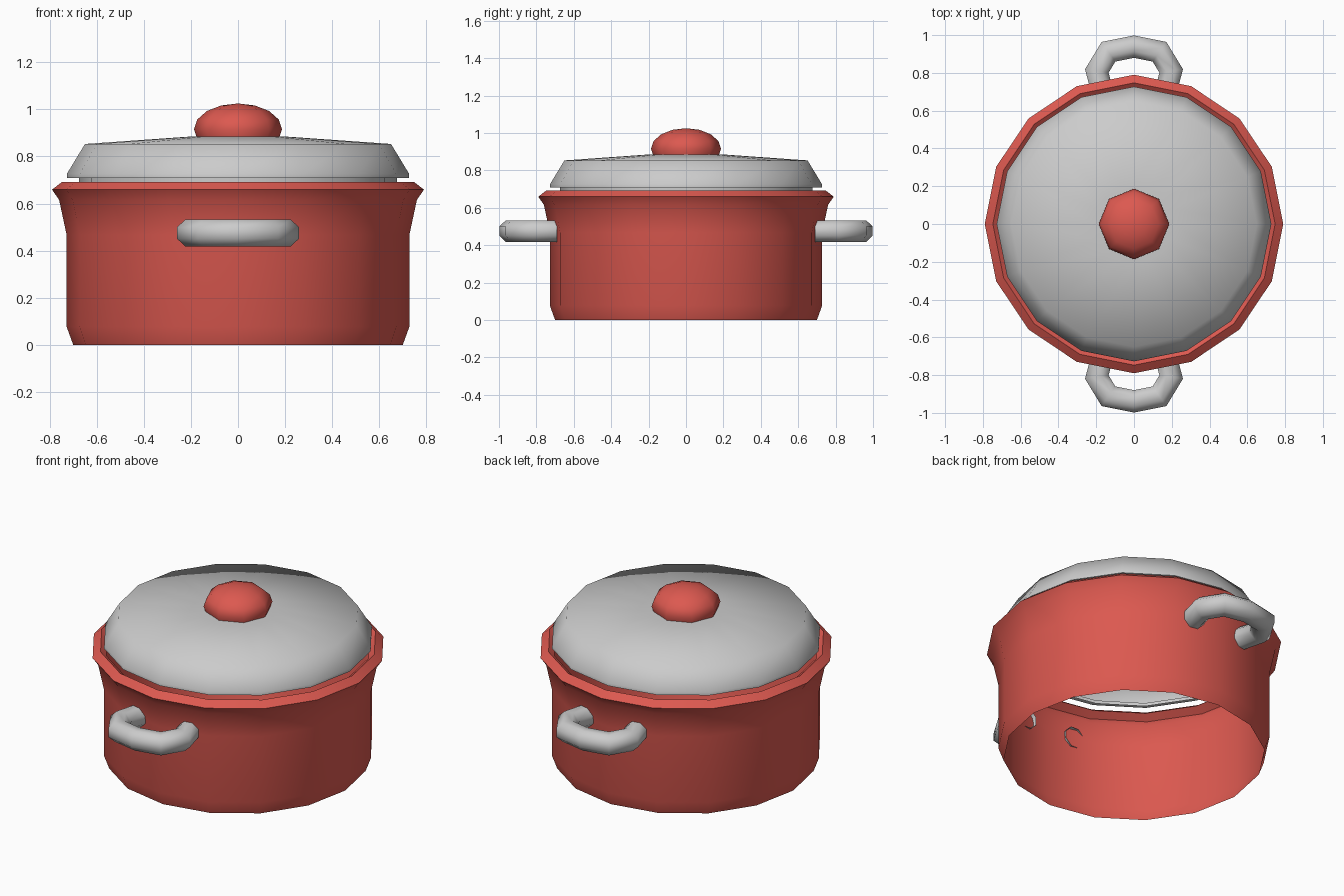
import bpy, bmesh, math
from mathutils import Vector

if "Cube" in bpy.data.objects:
    bpy.data.objects.remove(bpy.data.objects["Cube"])

red = bpy.data.materials.new("red_enamel")
red.diffuse_color = (0.72, 0.10, 0.08, 1)
red.use_nodes = True
red.node_tree.nodes["Principled BSDF"].inputs["Base Color"].default_value = red.diffuse_color


def finish(bm, name, mat=None, angle=60):
    bmesh.ops.recalc_face_normals(bm, faces=bm.faces)
    mesh = bpy.data.meshes.new(name)
    bm.to_mesh(mesh)
    bm.free()
    obj = bpy.data.objects.new(name, mesh)
    bpy.context.collection.objects.link(obj)
    if mat:
        mesh.materials.append(mat)
    bpy.ops.object.select_all(action='DESELECT')
    obj.select_set(True)
    bpy.context.view_layer.objects.active = obj
    bpy.ops.object.shade_smooth_by_angle(angle=math.radians(angle))
    return obj


def lathe(name, profile, sides, mat=None):
    """Spin an (r, z) profile around z; radius 0 becomes a pole."""
    bm = bmesh.new()
    verts = [bm.verts.new((r, 0, z)) for r, z in profile]
    edges = [bm.edges.new(p) for p in zip(verts, verts[1:])]
    bmesh.ops.spin(bm, geom=verts + edges, cent=(0, 0, 0), axis=(0, 0, 1),
                   angle=math.tau, steps=sides, use_merge=True)
    bmesh.ops.remove_doubles(bm, verts=bm.verts, dist=1e-4)
    return finish(bm, name, mat)


def handle(name, side):
    """Octagonal tube swept along a flat loop, open where it meets the wall."""
    half = [(0.165, 0.69), (0.197, 0.81), (0.135, 0.912)]
    path = half + [(0, 0.939)] + [(-x, y) for x, y in reversed(half)]
    pts = [Vector((x, y * side, 0.475)) for x, y in path]
    rad = 0.058 / math.cos(math.pi / 8)
    up = Vector((0, 0, 1))
    bm = bmesh.new()
    rings = []
    for i, p in enumerate(pts):
        a = (p - pts[i - 1]).normalized() if i else None
        b = (pts[i + 1] - p).normalized() if i + 1 < len(pts) else None
        a, b = a or b, b or a
        t = (a + b).normalized()
        if i in (0, len(pts) - 1):
            t = Vector((0, side if i == 0 else -side, 0))
        out = t.cross(up) / max(0.5, t.dot(a))
        rings.append([bm.verts.new(p + rad * (math.cos(u) * out + math.sin(u) * up))
                      for u in (math.tau * (k + 0.5) / 8 for k in range(8))])
    for r0, r1 in zip(rings, rings[1:]):
        for k in range(8):
            j = (k + 1) % 8
            bm.faces.new((r0[k], r0[j], r1[j], r1[k]))
    return finish(bm, name)


# Pot wall with flared rim, open underneath
lathe("pot_body", [(0.70, 0), (0.728, 0.077), (0.728, 0.467), (0.76, 0.616),
                   (0.79, 0.659), (0.747, 0.692), (0.715, 0.667)], 16, red)

# Lid with recessed neck and gently domed top
lathe("lid", [(0.675, 0.69), (0.675, 0.709), (0.727, 0.709), (0.727, 0.726),
              (0.65, 0.853), (0.21, 0.884), (0, 0.89)], 16)

# Flattened round knob
steps = [math.radians(22.5 * k) for k in range(-1, 5)]
lathe("lid_knob", [(0.187 * math.cos(a) if a < 1.5 else 0, 0.915 + 0.11 * math.sin(a))
                   for a in steps], 8, red)

# Side handles, front and back
handle("front_handle", -1)
handle("back_handle", 1)
